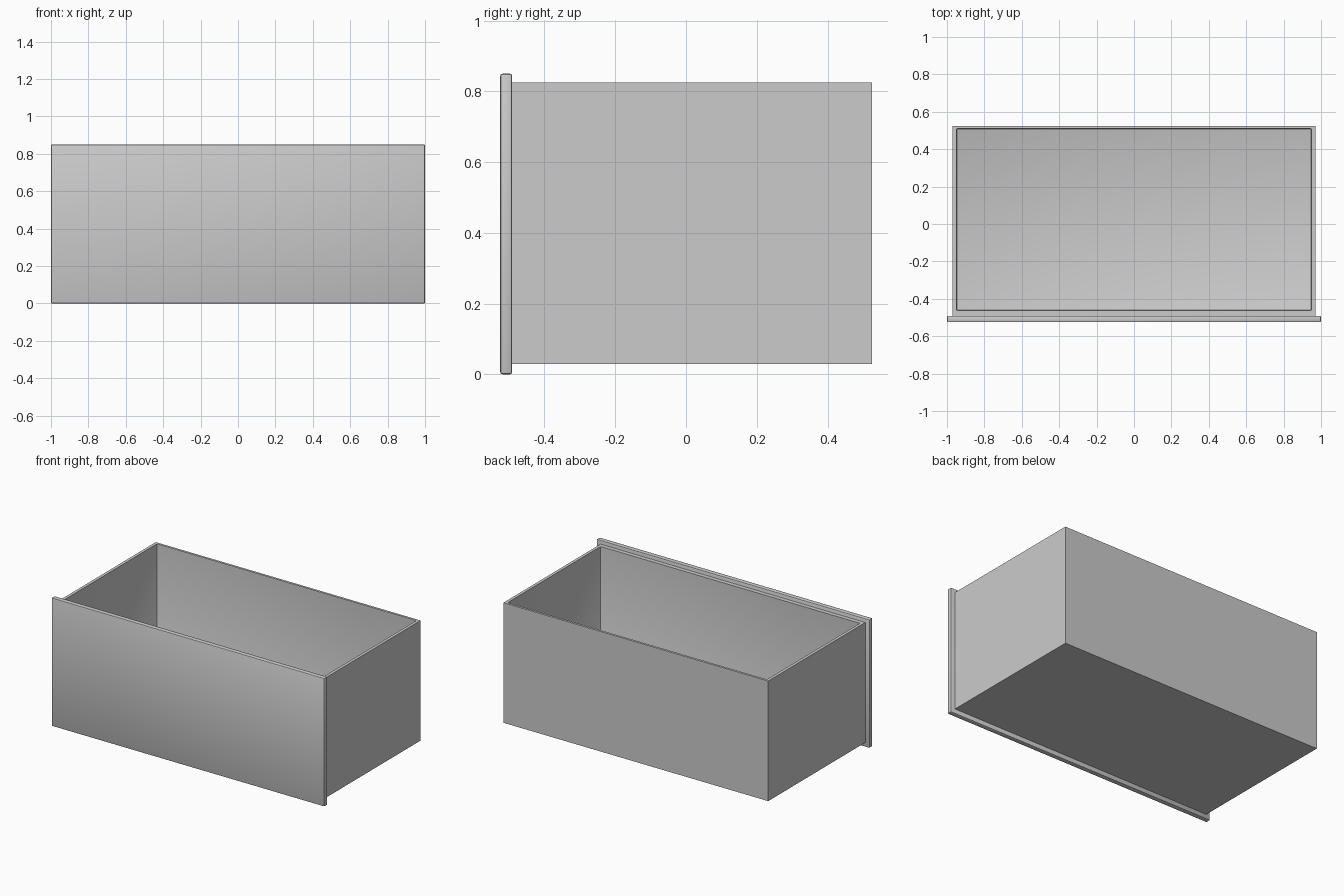
import bpy
from mathutils import Vector

cube = bpy.data.objects.get("Cube")
if cube:
    bpy.data.objects.remove(cube, do_unlink=True)

grey = bpy.data.materials.new("light_grey")
grey.use_nodes = True
colour = (0.6, 0.6, 0.6, 1)
grey.diffuse_color = colour
grey.node_tree.nodes["Principled BSDF"].inputs["Base Color"].default_value = colour


def block(name, low, high, bevel=0.0, segments=2):
    """Box between two corners, with optional rounded edges."""
    low, high = Vector(low), Vector(high)
    bpy.ops.mesh.primitive_cube_add(size=1, location=(low + high) / 2)
    obj = bpy.context.object
    obj.name = name
    obj.scale = high - low
    bpy.ops.object.transform_apply(location=False, rotation=False, scale=True)
    obj.data.materials.append(grey)
    if bevel:
        mod = obj.modifiers.new("rounded_edges", 'BEVEL')
        mod.width = bevel
        mod.segments = segments
        bpy.ops.object.modifier_apply(modifier=mod.name)
    return obj


# Front panel, overhanging the box on every side
block("front_panel", (-1, -0.525, 0), (1, -0.491, 0.85), bevel=0.007)
bpy.ops.object.shade_smooth_by_angle()

# Open box, hollowed by a cutter with softened corners
box = block("drawer_box", (-0.97, -0.491, 0.03), (0.97, 0.525, 0.825))
cutter = block("cavity_cutter", (-0.95, -0.463, 0.05), (0.95, 0.51, 1), bevel=0.008)
cutter.hide_render = True

hollow = box.modifiers.new("hollow", 'BOOLEAN')
hollow.operation = 'DIFFERENCE'
hollow.solver = 'EXACT'
hollow.object = cutter
bpy.ops.object.select_all(action='DESELECT')
box.select_set(True)
bpy.context.view_layer.objects.active = box
bpy.ops.object.modifier_apply(modifier=hollow.name)
bpy.data.objects.remove(cutter, do_unlink=True)
bpy.ops.object.shade_smooth_by_angle()
